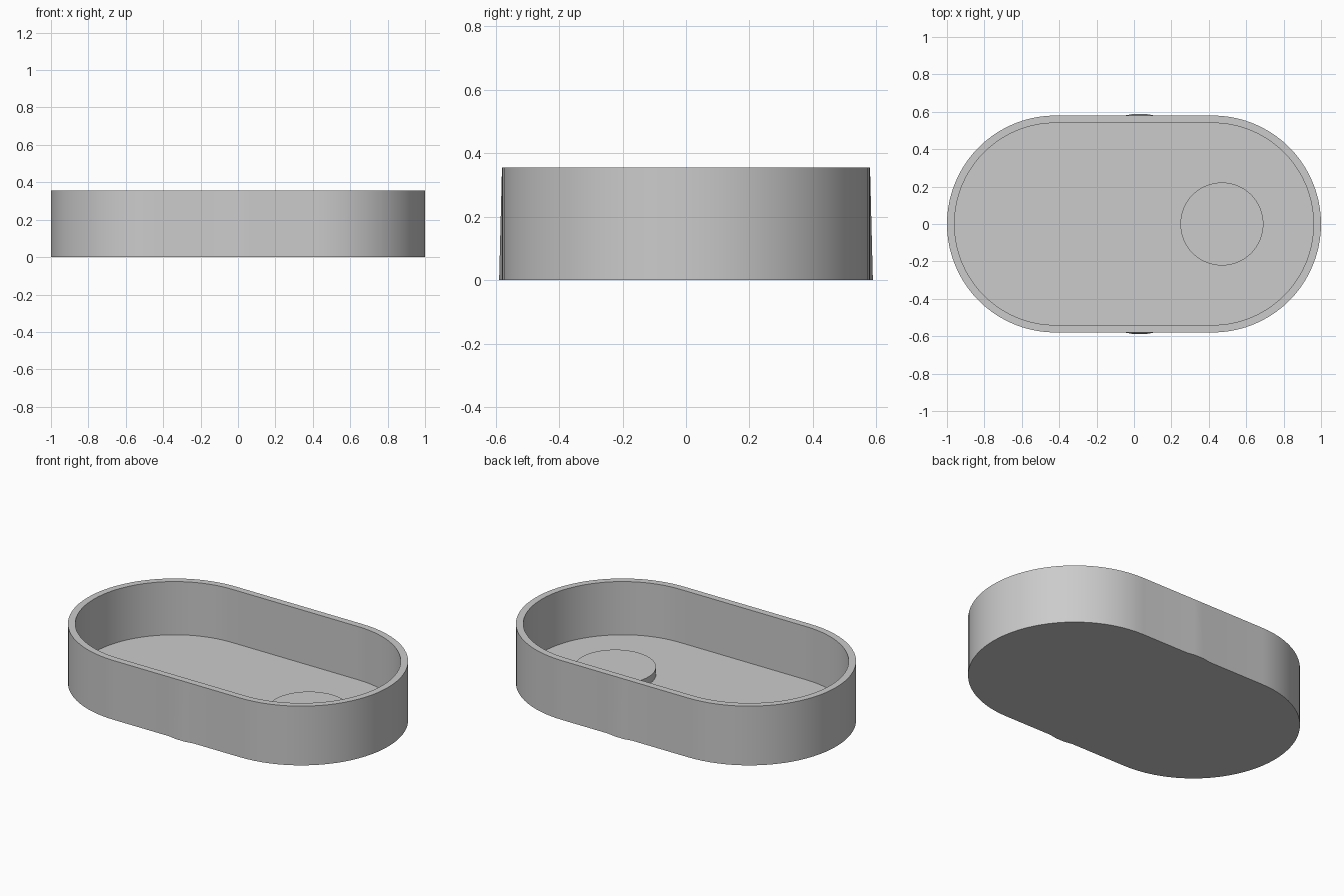
import bpy, bmesh, math

cube = bpy.data.objects.get("Cube")
if cube:
    bpy.data.objects.remove(cube, do_unlink=True)

HALF_STRAIGHT = 0.42
OUTER_R, INNER_R = 0.58, 0.54
HEIGHT, FLOOR = 0.355, 0.036
ARC = 40

grey = bpy.data.materials.new("plain grey")
grey.use_nodes = True
colour = (0.6, 0.6, 0.6, 1)
grey.diffuse_color = colour
grey.node_tree.nodes["Principled BSDF"].inputs["Base Color"].default_value = colour


def stadium(radius, z, bulge=0.0):
    """Rounded outline, with an optional slight swelling mid-side."""
    side = [(-0.05, 0), (0.0, bulge), (0.06, bulge), (0.11, 0)]
    points = []
    for sign in (1, -1):
        # End arc, then the straight side that follows it
        for i in range(ARC + 1):
            a = -math.pi / 2 + math.pi * i / ARC
            points.append((sign * (HALF_STRAIGHT + radius * math.cos(a)),
                           sign * radius * math.sin(a), z))
        for x, out in (reversed(side) if sign > 0 else side):
            points.append((x, sign * (radius + out), z))
    return points


def circle(cx, radius, z, count=64):
    return [(cx + radius * math.cos(2 * math.pi * i / count),
             radius * math.sin(2 * math.pi * i / count), z) for i in range(count)]


def loft(name, outlines, close_start=True):
    """Skin matching outlines in order and cap the ends."""
    bm = bmesh.new()
    rings = [[bm.verts.new(p) for p in outline] for outline in outlines]
    for low, high in zip(rings, rings[1:]):
        for i in range(len(low)):
            j = (i + 1) % len(low)
            bm.faces.new((low[i], low[j], high[j], high[i]))
    if close_start:
        bm.faces.new(rings[0][::-1])
    bm.faces.new(rings[-1])
    mesh = bpy.data.meshes.new(name)
    bm.to_mesh(mesh)
    bm.free()
    mesh.materials.append(grey)
    obj = bpy.data.objects.new(name, mesh)
    bpy.context.collection.objects.link(obj)
    bpy.ops.object.select_all(action="DESELECT")
    obj.select_set(True)
    bpy.context.view_layer.objects.active = obj
    bpy.ops.object.shade_smooth_by_angle(angle=math.radians(30))
    return obj


# Open tray: outer wall, rim, inner wall and floor
loft("tray", [stadium(OUTER_R, 0, 0.009), stadium(OUTER_R, HEIGHT),
              stadium(INNER_R, HEIGHT), stadium(INNER_R, FLOOR)])

# Low round pad on the floor
loft("round_pad", [circle(0.47, 0.222, FLOOR), circle(0.47, 0.222, 0.082)],
     close_start=False)
